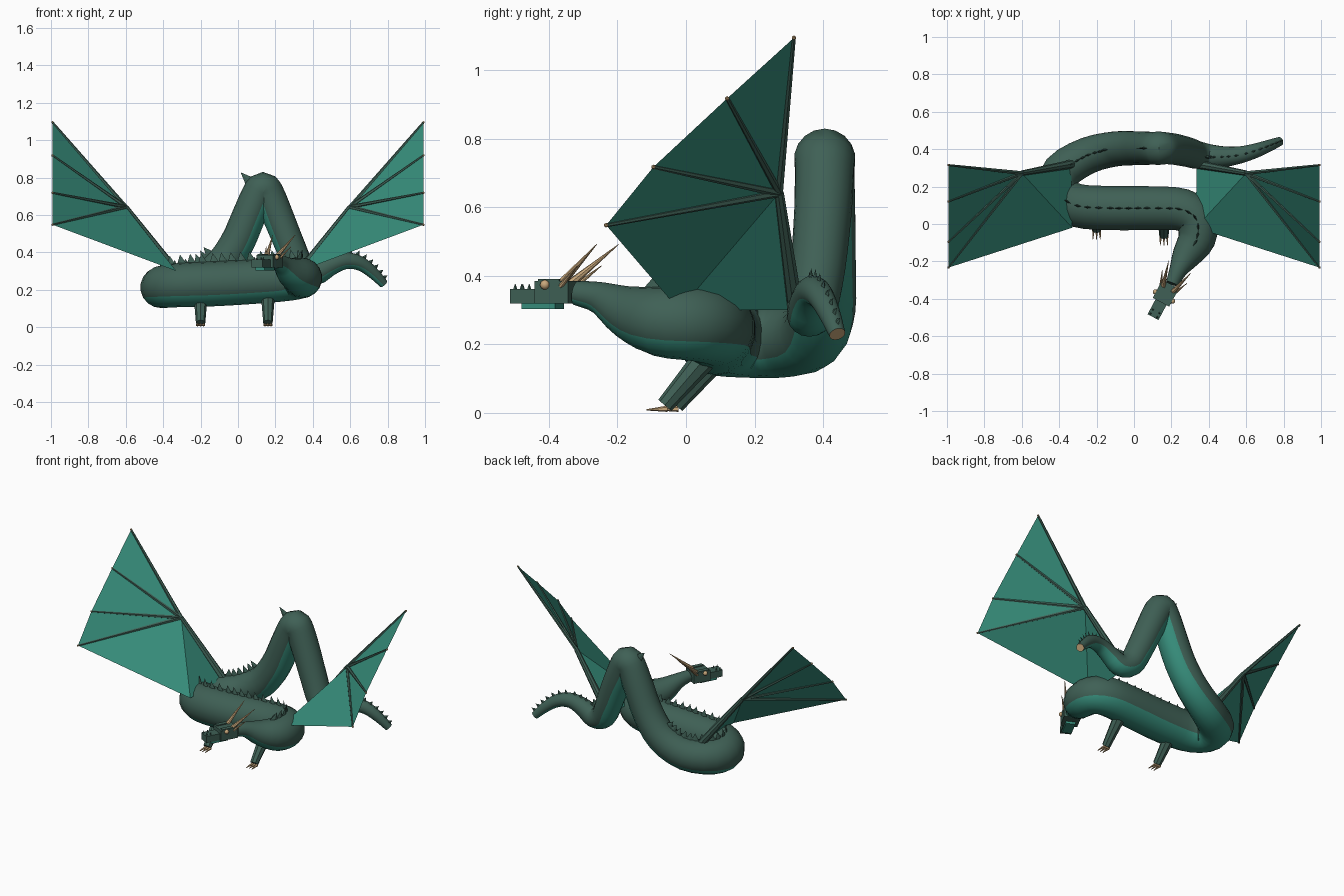
import bpy, bmesh, math
from mathutils import Vector as V, Matrix

if "Cube" in bpy.data.objects:
    bpy.data.objects.remove(bpy.data.objects["Cube"])


def material(name, rgb):
    m = bpy.data.materials.new(name)
    m.diffuse_color = (*rgb, 1)
    m.use_nodes = True
    m.node_tree.nodes["Principled BSDF"].inputs["Base Color"].default_value = m.diffuse_color
    return m


SCALE = material("dark green scales", (0.05, 0.118, 0.092))
TEAL = material("teal skin", (0.038, 0.27, 0.20))
TAN = material("tan horn", (0.58, 0.39, 0.20))
Z = V((0, 0, 1))


def finish(name, bm, mats, smooth=False):
    bmesh.ops.recalc_face_normals(bm, faces=bm.faces)
    me = bpy.data.meshes.new(name)
    bm.to_mesh(me)
    bm.free()
    for m in mats:
        me.materials.append(m)
    ob = bpy.data.objects.new(name, me)
    bpy.context.collection.objects.link(ob)
    if smooth:
        bpy.ops.object.select_all(action='DESELECT')
        ob.select_set(True)
        bpy.context.view_layer.objects.active = ob
        bpy.ops.object.shade_smooth_by_angle(angle=math.radians(40))
    return ob


def add_rod(bm, a, b, r1, r2, sides=6):
    a, b = V(a), V(b)
    d = b - a
    mat = Matrix.Translation((a + b) / 2) @ d.to_track_quat('Z', 'Y').to_matrix().to_4x4()
    bmesh.ops.create_cone(bm, cap_ends=True, segments=sides, radius1=r1, radius2=r2,
                          depth=d.length, matrix=mat)


def add_box(bm, mat, center, size):
    bmesh.ops.create_cube(bm, size=1, matrix=mat @ Matrix.Translation(center) @ Matrix.Diagonal((*size, 1)))


# Centre line from neck to tail: x, y, z, radius
PATH = [V(p) for p in [
    (0.205, -0.32, 0.35, 0.036), (0.235, -0.25, 0.335, 0.048), (0.28, -0.17, 0.295, 0.078),
    (0.335, -0.08, 0.268, 0.102), (0.335, 0.02, 0.262, 0.11), (0.26, 0.075, 0.255, 0.115),
    (0.12, 0.085, 0.245, 0.118), (-0.12, 0.085, 0.232, 0.12), (-0.31, 0.10, 0.225, 0.118),
    (-0.405, 0.17, 0.216, 0.113), (-0.385, 0.28, 0.21, 0.107), (-0.25, 0.365, 0.225, 0.10),
    (-0.11, 0.40, 0.305, 0.095), (-0.01, 0.405, 0.44, 0.092), (0.06, 0.405, 0.60, 0.09),
    (0.105, 0.405, 0.705, 0.088), (0.135, 0.405, 0.74, 0.09), (0.165, 0.405, 0.705, 0.086),
    (0.215, 0.40, 0.59, 0.084), (0.285, 0.385, 0.42, 0.08), (0.335, 0.37, 0.32, 0.075),
    (0.41, 0.36, 0.288, 0.066), (0.49, 0.36, 0.328, 0.055), (0.57, 0.37, 0.355, 0.046),
    (0.65, 0.392, 0.342, 0.039), (0.72, 0.418, 0.292, 0.032), (0.78, 0.442, 0.23, 0.024)]]


def sample(steps):
    pts = [2 * PATH[0] - PATH[1]] + PATH + [2 * PATH[-1] - PATH[-2]]
    out = []
    for i in range(1, len(pts) - 2):
        a, b, c, d = pts[i - 1:i + 3]
        for k in range(steps):
            t = k / steps
            out.append(0.5 * (2 * b + (c - a) * t + (2 * a - 5 * b + 4 * c - d) * t * t
                              + (3 * b - a - 3 * c + d) * t ** 3))
    return out + [PATH[-1]]


def frames(pts):
    res = []
    for i, p in enumerate(pts):
        t = (pts[min(i + 1, len(pts) - 1)] - pts[max(i - 1, 0)]).to_3d().normalized()
        side = t.cross(Z).normalized()
        res.append((p.to_3d(), p.w, t, side, side.cross(t)))
    return res


# Body tube with a belly stripe along the underside
SIDES = 18
line = frames(sample(3))
bm = bmesh.new()
rings = []
for p, r, t, side, up in line:
    rings.append([bm.verts.new(p + r * (side * math.sin(a) - up * math.cos(a)))
                  for a in (2 * math.pi * k / SIDES for k in range(SIDES))])
for a, b in zip(rings, rings[1:]):
    for k in range(SIDES):
        n = (k + 1) % SIDES
        f = bm.faces.new((a[k], a[n], b[n], b[k]))
        f.material_index = 1 if k < 3 or k >= SIDES - 3 else 0
bm.faces.new(rings[0])
bm.faces.new(rings[-1]).material_index = 2
finish("body_and_tail", bm, [SCALE, TEAL, TAN], True)

# Back spines, on the gently sloping stretches only
bm = bmesh.new()
travel, last = 0, line[0][0]
for p, r, t, side, up in frames(sample(10)):
    travel += (p - last).length
    last = p
    thin = p.x > 0.45
    if travel < (0.034 if thin else 0.045) or abs(t.z) > 0.8 or p.y < -0.12:
        continue
    travel = 0
    half = 0.016 if thin else 0.026
    high = 0.022 if thin else 0.055 if p.z > 0.6 else 0.045
    base = p + up * (r - 0.008)
    q = [bm.verts.new(base + v) for v in (t * half, side * 0.007, -t * half, -side * 0.007)]
    tip = bm.verts.new(base + up * (high + 0.008) + t * 0.008)
    for k in range(4):
        bm.faces.new((q[k], q[(k + 1) % 4], tip))
    bm.faces.new(q)
finish("back_spines", bm, [SCALE])

# Wings: membrane, arm and finger ribs on each side
ELBOW, ROOT, INNER = (0.6, 0.272, 0.642), (0.335, 0.32, 0.30), (0.33, -0.02, 0.30)
TIPS = [(0.992, 0.315, 1.095), (0.992, 0.12, 0.918), (0.992, -0.095, 0.718), (0.992, -0.233, 0.548)]
for label, s in (("right", 1), ("left", -1)):
    flip = lambda p: V((p[0] * s, p[1], p[2]))
    bm = bmesh.new()
    e, root, inner, *tips = [bm.verts.new(flip(p)) for p in [ELBOW, ROOT, INNER] + TIPS]
    for a, b in zip(tips, tips[1:]):
        bm.faces.new((e, a, b))
    bm.faces.new((e, tips[-1], inner))
    bm.faces.new((e, inner, root))
    finish(label + "_wing_membrane", bm, [TEAL])
    bm = bmesh.new()
    add_rod(bm, flip(ROOT), flip(ELBOW), 0.024, 0.014, 8)
    for p in TIPS:
        add_rod(bm, flip(ELBOW), flip(p), 0.012, 0.006)
    finish(label + "_wing_bones", bm, [SCALE])
    bm = bmesh.new()
    for p in TIPS:
        bmesh.ops.create_icosphere(bm, subdivisions=1, radius=0.007, matrix=Matrix.Translation(flip(p)))
    finish(label + "_wing_tips", bm, [TAN])

# Legs and three-toed claws
for label, x, y in (("right", 0.16, 0.0), ("left", -0.2, 0.032)):
    bm = bmesh.new()
    add_rod(bm, (x, y + 0.09, 0.2), (x, y - 0.062, 0.022), 0.04, 0.025, 8)
    finish(label + "_leg", bm, [SCALE])
    bm = bmesh.new()
    for k in (-1, 0, 1):
        add_rod(bm, (x + k * 0.016, y - 0.055, 0.012), (x + k * 0.02, y - 0.115, 0.009), 0.009, 0.002)
    finish(label + "_claws", bm, [TAN])

# Head, local axes: x to its right, y backwards
fwd = V((-0.47, -0.88, 0)).normalized()
right = fwd.cross(Z)
head = Matrix.Translation((0.17, -0.37, 0.35)) @ Matrix((right, -fwd, Z)).transposed().to_4x4()
bm = bmesh.new()
add_box(bm, head, (0, 0, 0.002), (0.10, 0.11, 0.066))
add_box(bm, head, (0, -0.095, -0.01), (0.066, 0.10, 0.042))
for sx in (-1, 1):
    add_box(bm, head, (sx * 0.036, -0.01, 0.034), (0.026, 0.07, 0.014))
    for y in (-0.135, -0.11):
        add_rod(bm, head @ V((sx * 0.02, y, 0.008)), head @ V((sx * 0.02, y, 0.026)), 0.007, 0.001, 4)
finish("head", bm, [SCALE])
bm = bmesh.new()
add_box(bm, head, (0, -0.055, -0.038), (0.056, 0.11, 0.016))
finish("lower_jaw", bm, [TEAL])

# Eyes and horns
for label, sx in (("right", 1), ("left", -1)):
    bm = bmesh.new()
    bmesh.ops.create_uvsphere(bm, u_segments=12, v_segments=8, radius=0.014,
                              matrix=head @ Matrix.Translation((sx * 0.052, -0.02, 0.024)))
    finish(label + "_eye", bm, [TAN], True)
    bm = bmesh.new()
    add_rod(bm, head @ V((sx * 0.03, 0.025, 0.03)), head @ V((sx * 0.068, 0.16, 0.142)), 0.013, 0.001, 8)
    add_rod(bm, head @ V((sx * 0.045, 0.03, 0.02)), head @ V((sx * 0.075, 0.10, 0.08)), 0.008, 0.001, 8)
    finish(label + "_horns", bm, [TAN])
